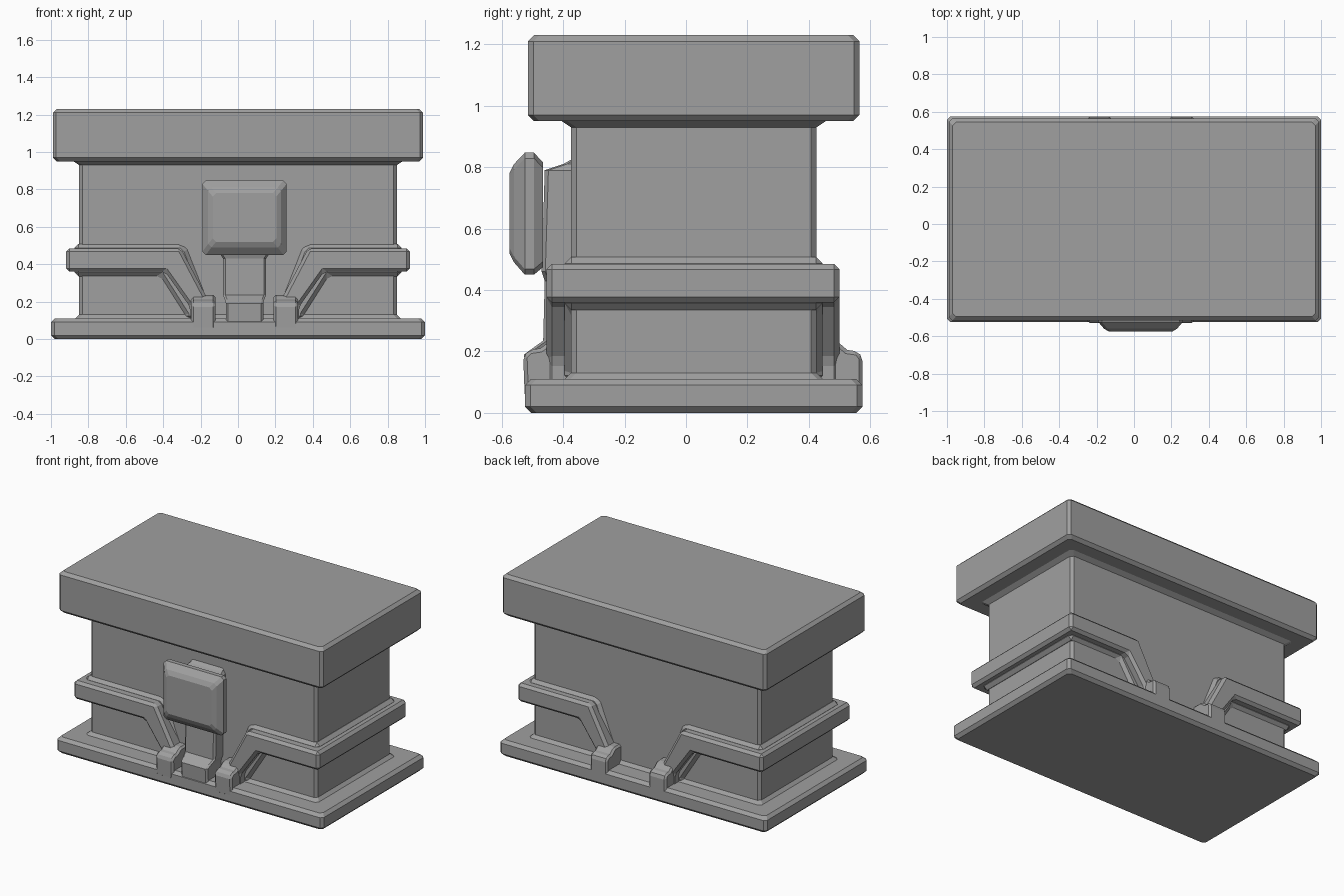
import bpy
import bmesh

cube = bpy.data.objects.get("Cube")
if cube:
    bpy.data.objects.remove(cube, do_unlink=True)

grey = bpy.data.materials.new("mid_grey")
grey.use_nodes = True
colour = (0.35, 0.35, 0.35, 1)
grey.diffuse_color = colour
grey.node_tree.nodes["Principled BSDF"].inputs["Base Color"].default_value = colour

MID = 0.035  # the latch and straps sit slightly off centre


def loft(name, rings, bevel=0):
    """Skin a list of closed rings of points and cap both ends."""
    bm = bmesh.new()
    loops = [[bm.verts.new(p) for p in ring] for ring in rings]
    n = len(loops[0])
    for a, b in zip(loops, loops[1:]):
        for i in range(n):
            j = (i + 1) % n
            bm.faces.new((a[i], a[j], b[j], b[i]))
    bm.faces.new(loops[0])
    bm.faces.new(loops[-1])
    bmesh.ops.recalc_face_normals(bm, faces=bm.faces)
    mesh = bpy.data.meshes.new(name)
    bm.to_mesh(mesh)
    bm.free()
    mesh.materials.append(grey)
    obj = bpy.data.objects.new(name, mesh)
    bpy.context.collection.objects.link(obj)
    if bevel:
        mod = obj.modifiers.new("chamfer", "BEVEL")
        mod.width = bevel
        mod.segments = 1
        mod.limit_method = "ANGLE"
        mod.angle_limit = 0.6
    return obj


def chamfered(x0, x1, y0, y1, c):
    """Rectangle with cut corners."""
    return [(x0 + c, y0), (x1 - c, y0), (x1, y0 + c), (x1, y1 - c),
            (x1 - c, y1), (x0 + c, y1), (x0, y1 - c), (x0, y0 + c)]


def prism_y(name, outline, y0, y1, bevel):
    """Extrude an x-z outline along y."""
    return loft(name, [[(x, y, z) for x, z in outline] for y in (y0, y1)], bevel)


# Base slab, body and lid: one stepped section of (height, inset)
steps = [(0, .02), (.02, 0), (.09, 0), (.11, .02), (.11, .13), (.13, .15),
         (.93, .15), (.95, .12), (.95, .03), (.97, .01), (1.21, .01), (1.23, .03)]
loft("chest_body", [[(x, y, z) for x, y in
                     chamfered(i - 1, 1 - i, i - .525, .575 - i, .018)]
                    for z, i in steps])

# Side bands that drop into straps on the front and back
band = [(.34, .485), (.19, .2), (.19, .08), (.29, .08), (.29, .17), (.425, .36)]
cove = [(.335, .508), (.305, .48), (.155, .1), (.32, .1), (.32, .13), (.45, .335)]
foot = [(-.525, .05), (-.53, .185), (-.51, .205), (-.475, .21), (-.44, .235),
        (.49, .235), (.525, .205), (.56, .2), (.575, .18), (.575, .05)]
for side, label in ((1, "left"), (-1, "right")):
    def place(points, outer, low, high):
        ring = [(MID + side * u, z) for u, z in points]
        return ring + [(side * outer, low), (side * outer, high)]

    prism_y(label + "_band", place(band, .92, .36, .485), -.455, .5, .018)
    prism_y(label + "_band_cove", place(cove, .875, .335, .508), -.395, .445, .022)
    # Foot of the strap, gripping the base edge
    ends = [MID + side * u for u in (.155, .285)]
    loft(label + "_strap_foot", [[(x, y, z) for y, z in foot] for x in ends], .015)

# Latch stem with flared foot and wider upper mount: height, half width, front
stem = [(.05, .1, -.52), (.19, .1, -.527), (.21, .105, -.5), (.235, .115, -.465),
        (.43, .115, -.46), (.46, .135, -.47), (.79, .135, -.46), (.81, .12, -.4),
        (.83, .12, -.365)]
loft("latch_stem", [[(x, y, z) for x, y in
                     chamfered(MID - w, MID + w, f, -.33, .012)]
                    for z, w, f in stem])

# Latch plate: depth, half width, bottom, top
plate = [(-.465, .205, .475, .815), (-.495, .225, .45, .847),
         (-.525, .225, .45, .847), (-.56, .195, .49, .81), (-.575, .17, .52, .78)]
loft("latch_plate", [[(x, y, z) for x, z in
                      chamfered(MID - w, MID + w, low, high, .018)]
                     for y, w, low, high in plate])
